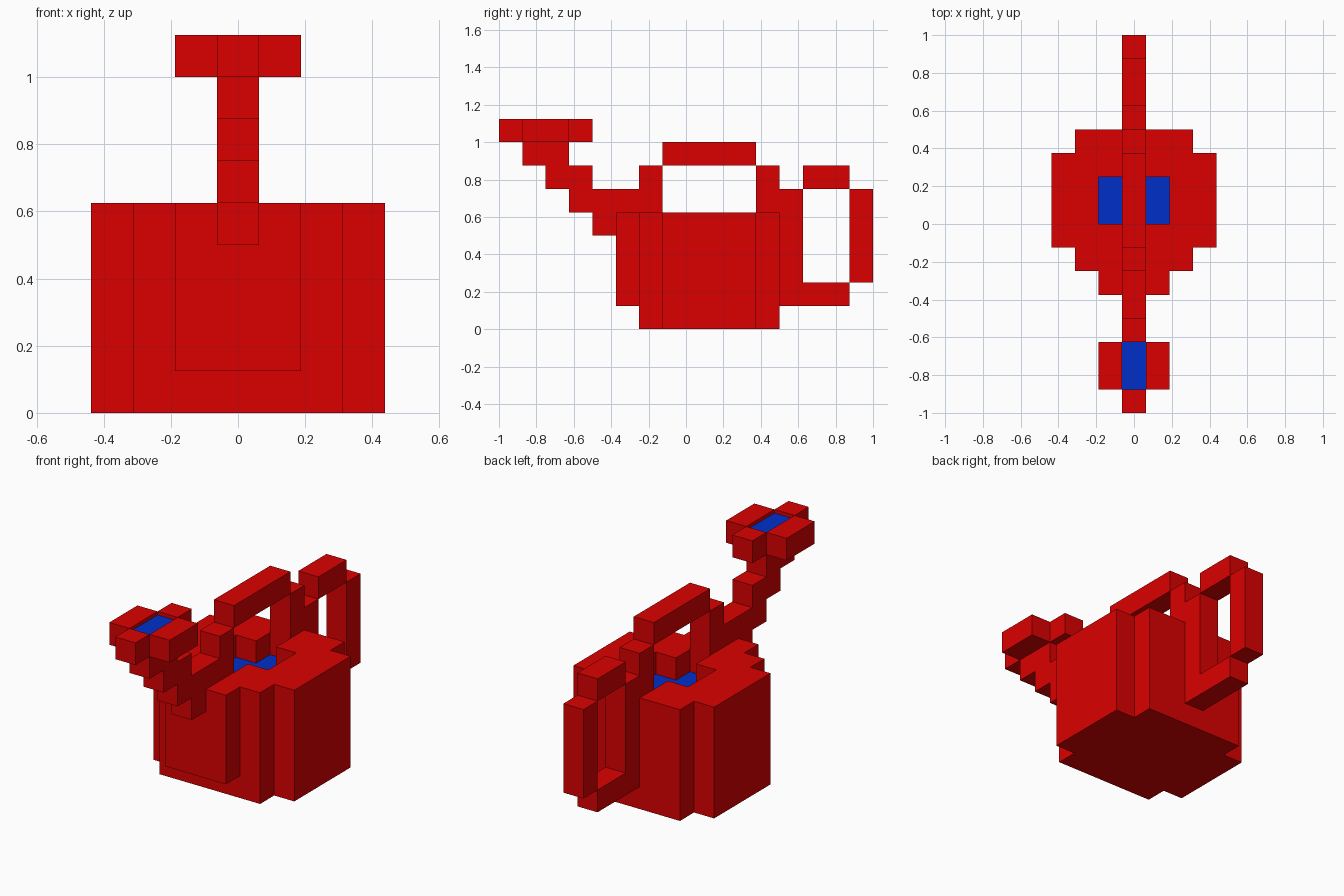
import bpy, bmesh
from mathutils import Vector

U = 0.125  # size of one block

cube = bpy.data.objects.get("Cube")
if cube:
    bpy.data.objects.remove(cube, do_unlink=True)


def make_material(name, rgb):
    mat = bpy.data.materials.new(name)
    mat.use_nodes = True
    mat.diffuse_color = (*rgb, 1)
    bsdf = next(n for n in mat.node_tree.nodes if n.type == 'BSDF_PRINCIPLED')
    bsdf.inputs["Base Color"].default_value = (*rgb, 1)
    return mat


RED = make_material("can red", (0.71, 0.0, 0.0))
BLUE = make_material("water blue", (0.0, 0.028, 0.59))


def prism(name, outline, lo, hi, axis='Z'):
    """Extrude an outline in block units along X (outline is y,z) or Z (outline is x,y)."""
    bm = bmesh.new()
    place = (lambda a, b: (lo, a, b)) if axis == 'X' else (lambda a, b: (a, b, lo))
    face = bm.faces.new([bm.verts.new(place(a, b)) for a, b in outline])
    step = Vector((hi - lo, 0, 0)) if axis == 'X' else Vector((0, 0, hi - lo))
    new = bmesh.ops.extrude_face_region(bm, geom=[face])["geom"]
    bmesh.ops.translate(bm, vec=step, verts=[g for g in new if isinstance(g, bmesh.types.BMVert)])
    bmesh.ops.recalc_face_normals(bm, faces=bm.faces[:])
    bmesh.ops.scale(bm, vec=(U, U, U), verts=bm.verts[:])
    mesh = bpy.data.meshes.new(name)
    bm.to_mesh(mesh)
    bm.free()
    mesh.materials.append(RED)
    mesh.materials.append(BLUE)
    obj = bpy.data.objects.new(name, mesh)
    bpy.context.collection.objects.link(obj)
    return obj


def rect(a0, a1, b0, b1):
    return [(a0, b0), (a1, b0), (a1, b1), (a0, b1)]


def mirrored(half):
    """Complete a left-side outline (x > 0, front to back) with its mirror image."""
    return half + [(-x, y) for x, y in reversed(half)]


def cut_basin(obj, outline, floor, top):
    """Sink an opening into the top of a part and colour its floor blue."""
    cutter = prism("basin_cutter", outline, floor, top + 1)
    cutter.hide_render = True
    mod = obj.modifiers.new("basin", 'BOOLEAN')
    mod.operation = 'DIFFERENCE'
    mod.solver = 'EXACT'
    mod.object = cutter
    bpy.context.view_layer.update()
    result = obj.evaluated_get(bpy.context.evaluated_depsgraph_get())
    mesh = bpy.data.meshes.new_from_object(result)
    obj.modifiers.clear()
    obj.data = mesh
    bpy.data.objects.remove(cutter, do_unlink=True)
    for p in mesh.polygons:
        on_floor = p.normal.z > 0.9 and abs(p.center.z / U - floor) < 0.02
        p.material_index = 1 if on_floor else 0


# Body: stepped round tank with a cross-shaped opening showing the water
body = prism("body", mirrored([(2.5, -2), (2.5, -1), (3.5, -1), (3.5, 3), (2.5, 3), (2.5, 4)]), 0, 5)
cut_basin(body, mirrored([(0.5, -1), (0.5, 0), (1.5, 0), (1.5, 2), (0.5, 2), (0.5, 3)]), 4, 5)

# Raised front panel
prism("front_panel", rect(-1.5, 1.5, -3, -2), 1, 5)

# Stepped spout, joined to the front post of the top handle
prism("spout", [(-3, 4), (-3, 5), (-1, 5), (-1, 7), (-2, 7), (-2, 6), (-4, 6), (-4, 7), (-5, 7),
                (-5, 8), (-7, 8), (-7, 7), (-6, 7), (-6, 6), (-5, 6), (-5, 5), (-4, 5), (-4, 4)],
      -0.5, 0.5, 'X')

# Cross-shaped sprinkler head with water just below its rim
head = prism("sprinkler_head", mirrored(
    [(0.5, -8), (0.5, -7), (1.5, -7), (1.5, -5), (0.5, -5), (0.5, -4)]), 8, 9)
cut_basin(head, rect(-0.5, 0.5, -7, -5), 8.84, 9)

# Top handle bar
prism("top_handle", rect(-1, 3, 7, 8), -0.5, 0.5, 'X')

# Back handle: frame against the body, outer grip and upper bar
prism("back_handle_frame", [(3, 5), (3, 7), (4, 7), (4, 6), (5, 6), (5, 2), (7, 2), (7, 1), (4, 1), (4, 5)],
      -0.5, 0.5, 'X')
prism("back_handle_grip", rect(7, 8, 2, 6), -0.5, 0.5, 'X')
prism("back_handle_top", rect(5, 7, 6, 7), -0.5, 0.5, 'X')
